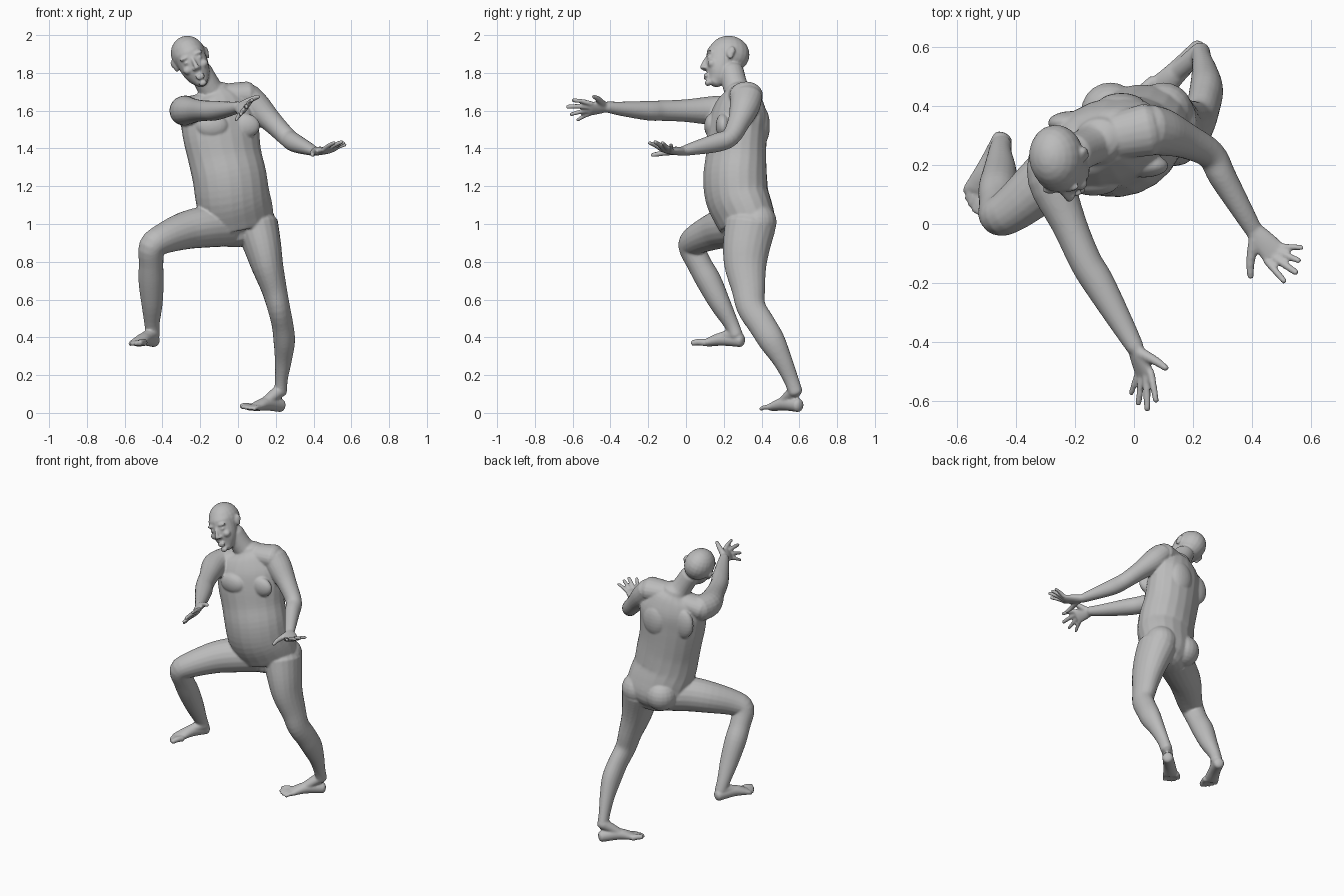
import bpy
import bmesh
import math
from mathutils import Vector, Matrix

default_cube = bpy.data.objects.get("Cube")
if default_cube:
    bpy.data.objects.remove(default_cube, do_unlink=True)

SEGMENTS = 20
body_mesh = bmesh.new()


def catmull(p0, p1, p2, p3, t):
    """Interpolate one number along a smooth path."""
    return 0.5 * (2 * p1 + (p2 - p0) * t + (2 * p0 - 5 * p1 + 4 * p2 - p3) * t * t
                  + (3 * p1 - p0 - 3 * p2 + p3) * t ** 3)


def smooth_rows(rows, steps=4):
    """Refine rows of (x, y, z, half width, half depth)."""
    padded = [rows[0], *rows, rows[-1]]
    result = []
    for i in range(len(rows) - 1):
        for k in range(steps):
            result.append([catmull(*values, k / steps) for values in zip(*padded[i:i + 4])])
    result.append(list(rows[-1]))
    return result


def tube(rows, side, matrix=Matrix.Identity(4), cap=0.6):
    """Loft elliptical rings along a path and round off both ends."""
    rows = smooth_rows(rows)
    centres = [Vector(row[:3]) for row in rows]
    rings = []

    def add_ring(centre, tangent, width, depth):
        across = Vector(side)
        across = (across - tangent * across.dot(tangent)).normalized()
        through = tangent.cross(across)
        ring = []
        for s in range(SEGMENTS):
            angle = math.tau * s / SEGMENTS
            point = centre + across * width * math.cos(angle) + through * depth * math.sin(angle)
            ring.append(body_mesh.verts.new(matrix @ point))
        rings.append(ring)

    def add_cap(index, tangent, direction, angles):
        width, depth = rows[index][3:]
        for degrees in angles:
            a = math.radians(degrees)
            offset = tangent * direction * min(width, depth) * cap * math.sin(a)
            add_ring(centres[index] + offset, tangent, width * math.cos(a), depth * math.cos(a))

    last = len(rows) - 1
    start = (centres[1] - centres[0]).normalized()
    end = (centres[last] - centres[last - 1]).normalized()
    add_cap(0, start, -1, (80, 55, 30))
    for i, row in enumerate(rows):
        tangent = (centres[min(i + 1, last)] - centres[max(i - 1, 0)]).normalized()
        add_ring(centres[i], tangent, row[3], row[4])
    add_cap(last, end, 1, (30, 55, 80))

    for lower, upper in zip(rings, rings[1:]):
        for s in range(SEGMENTS):
            n = (s + 1) % SEGMENTS
            body_mesh.faces.new((lower[s], lower[n], upper[n], upper[s]))
    body_mesh.faces.new(rings[0][::-1])
    body_mesh.faces.new(rings[-1])


def blob(centre, radii, matrix=Matrix.Identity(4)):
    """Add an ellipsoid for a muscle or a facial feature."""
    placed = matrix @ Matrix.Translation(centre) @ Matrix.Diagonal((*radii, 1))
    bmesh.ops.create_uvsphere(body_mesh, u_segments=SEGMENTS, v_segments=12, radius=1, matrix=placed)


def digits_row(knuckles, side, half_width, tips, radii, lift):
    """Add fingers or toes from a line of knuckles out to their tips."""
    for i, (tip, r) in enumerate(zip(tips, radii)):
        base = Vector(knuckles) + Vector(side).normalized() * half_width * (2 * i / (len(tips) - 1) - 1)
        tip = Vector(tip)
        middle = (base + tip) / 2 + Vector((0, 0, lift))
        tube([(*base, r * 1.1, r * 1.1), (*middle, r, r), (*tip, r * .85, r * .85)], side)


def hand(wrist, knuckles, side, tips, thumb):
    wrist, knuckles, thumb = Vector(wrist), Vector(knuckles), Vector(thumb)
    side = Vector(side).normalized()
    middle = wrist.lerp(knuckles, .5)
    tube([(*wrist, .03, .024), (*middle, .04, .022), (*knuckles, .045, .017)], side)
    digits_row(knuckles, side, .035, tips, (.012, .013, .012, .011), .004)
    root = wrist.lerp(knuckles, .25) - side * .02
    joint = root.lerp(thumb, .55) - side * .008
    tube([(*root, .02, .02), (*joint, .015, .015), (*thumb, .011, .011)], side)


def foot(ankle, heel, ball, side, tips):
    ankle, heel, ball = Vector(ankle), Vector(heel), Vector(ball)
    arch = heel.lerp(ball, .55) + Vector((0, 0, .014))
    tube([(*heel, .034, .036), (*arch, .038, .036), (*ball, .047, .022)], side)
    instep = heel.lerp(ball, .6) + Vector((0, 0, .025))
    tube([(*ankle, .036, .036), (*instep, .03, .024)], side)
    digits_row(ball, side, .035, tips, (.018, .014, .013, .012, .012), .004)


# Torso, turned so that the left shoulder sits further back
across = Vector((.94, .34, 0))
forward = Vector((.34, -.94, 0))
tube([(.01, .33, .94, .13, .1), (0, .33, .99, .19, .14), (-.01, .305, 1.06, .2, .155),
      (-.03, .27, 1.15, .2, .165), (-.045, .26, 1.25, .2, .165), (-.07, .265, 1.36, .2, .155),
      (-.09, .27, 1.48, .21, .15), (-.1, .28, 1.58, .21, .14), (-.11, .285, 1.66, .16, .11),
      (-.12, .285, 1.7, .09, .08)], across)
for sign in (-1, 1):
    chest = Vector((-.09, .27, 1.52)) + across * sign * .09
    blob(chest + forward * .11, (.085, .04, .065))
    blob(chest - forward * .11, (.08, .04, .1))
    blob((.01 + sign * .09, .38, 1.01), (.1, .1, .1))

# Collar and shoulder masses
tube([(-.14, .28, 1.67, .06, .07), (-.05, .3, 1.68, .065, .08), (.05, .32, 1.68, .075, .09)], (0, 0, 1))
tube([(-.12, .28, 1.66, .06, .07), (-.2, .26, 1.63, .06, .08), (-.28, .23, 1.6, .075, .085)], (0, 0, 1))

# Neck
tube([(-.11, .3, 1.65, .09, .085), (-.15, .265, 1.72, .066, .068), (-.2, .24, 1.81, .062, .066)], across)

# Head, tilted towards the right shoulder
up = Vector((-.4, 0, .92)).normalized()
back = Vector((-.1, .99, 0))
back = (back - up * back.dot(up)).normalized()
tilt = Matrix((back.cross(up), back, up)).transposed().to_4x4()
head = Matrix.Translation((-.245, .215, 1.86)) @ tilt
blob((0, .012, .042), (.092, .11, .1), head)
tube([(0, -.02, .05, .082, .085), (0, -.03, -.03, .078, .083), (0, -.045, -.085, .062, .066),
      (0, -.065, -.122, .034, .036)], (1, 0, 0), head)
tube([(0, -.105, .015, .009, .01), (0, -.122, -.02, .011, .013), (0, -.13, -.042, .015, .012)],
     (1, 0, 0), head)
blob((0, -.112, -.085), (.028, .011, .007), head)
blob((0, -.11, -.098), (.024, .012, .008), head)
blob((0, -.1, -.128), (.022, .016, .016), head)
for sign in (-1, 1):
    blob((sign * .036, -.094, .03), (.032, .016, .011), head)
    blob((sign * .036, -.096, .003), (.016, .013, .009), head)
    blob((sign * .045, -.082, -.035), (.026, .024, .022), head)
    blob((sign * .014, -.116, -.044), (.01, .011, .009), head)
    blob((sign * .09, .012, .012), (.011, .02, .034), head)
    blob((sign * .098, .022, .024), (.009, .016, .022), head)

# Arms, from shoulder to wrist
tube([(.05, .32, 1.68, .07, .085), (.1, .31, 1.62, .075, .08), (.18, .28, 1.54, .058, .06),
      (.26, .235, 1.46, .05, .05), (.3, .16, 1.43, .05, .047), (.37, .04, 1.4, .035, .036),
      (.405, -.02, 1.385, .025, .03)], (0, 0, 1))
tube([(-.27, .25, 1.6, .08, .08), (-.28, .15, 1.6, .078, .08), (-.22, 0, 1.6, .06, .06),
      (-.165, -.125, 1.6, .054, .055), (-.12, -.2, 1.6, .052, .054), (-.04, -.34, 1.61, .038, .04),
      (.005, -.42, 1.62, .029, .03)], (0, 0, 1))

# Hands, fingers listed from index to little finger
hand((.405, -.02, 1.385), (.475, -.1, 1.39), (.75, .66, 0),
     [(.51, -.195, 1.43), (.55, -.165, 1.435), (.56, -.125, 1.43), (.57, -.08, 1.42)],
     (.395, -.18, 1.365))
hand((.005, -.42, 1.62), (.035, -.505, 1.61), (-.6, -.1, -.75),
     [(.075, -.6, 1.655), (.045, -.63, 1.62), (.015, -.61, 1.58), (-.01, -.575, 1.55)],
     (.11, -.49, 1.675))

# Right leg, raised and bent
tube([(-.07, .3, .99, .12, .11), (-.17, .23, .985, .11, .11), (-.28, .16, .965, .1, .1),
      (-.4, .06, .92, .08, .08), (-.455, .03, .88, .07, .07), (-.46, .07, .79, .065, .065),
      (-.46, .12, .7, .067, .067), (-.455, .18, .58, .055, .058), (-.455, .24, .47, .038, .042),
      (-.45, .265, .41, .036, .038)], (.6, -.78, 0))

# Left leg, stretched back
tube([(.1, .34, .99, .115, .135), (.13, .32, .88, .1, .125), (.155, .315, .78, .085, .112),
      (.19, .33, .66, .068, .09), (.215, .345, .56, .06, .077), (.235, .4, .47, .057, .073),
      (.245, .455, .38, .057, .07), (.24, .51, .28, .045, .052), (.23, .555, .18, .034, .04),
      (.225, .58, .11, .034, .038)], (1, 0, 0))

# Feet, toes listed from big toe to little toe
foot((-.45, .265, .42), (-.445, .29, .384), (-.53, .115, .372), (-.94, .34, 0),
     [(-.52, .035, .37), (-.54, .045, .366), (-.555, .065, .364), (-.565, .085, .362), (-.57, .11, .36)])
foot((.225, .58, .12), (.225, .595, .04), (.09, .46, .03), (.7, -.7, 0),
     [(.02, .45, .035), (.025, .425, .03), (.04, .41, .027), (.06, .4, .024), (.085, .395, .02)])

# Fuse every part into one smooth skin
bmesh.ops.recalc_face_normals(body_mesh, faces=body_mesh.faces)
mesh = bpy.data.meshes.new("body")
body_mesh.to_mesh(mesh)
body_mesh.free()
body = bpy.data.objects.new("body", mesh)
bpy.context.collection.objects.link(body)
remesh = body.modifiers.new("fuse", 'REMESH')
remesh.mode = 'VOXEL'
remesh.voxel_size = .0065
remesh.use_smooth_shade = True
relax = body.modifiers.new("relax", 'SMOOTH')
relax.factor = .5
relax.iterations = 4

# Plain grey skin
skin = bpy.data.materials.new("plain_grey")
skin.use_nodes = True
grey = (.5, .5, .5, 1)
skin.diffuse_color = grey
skin.node_tree.nodes["Principled BSDF"].inputs["Base Color"].default_value = grey
mesh.materials.append(skin)
